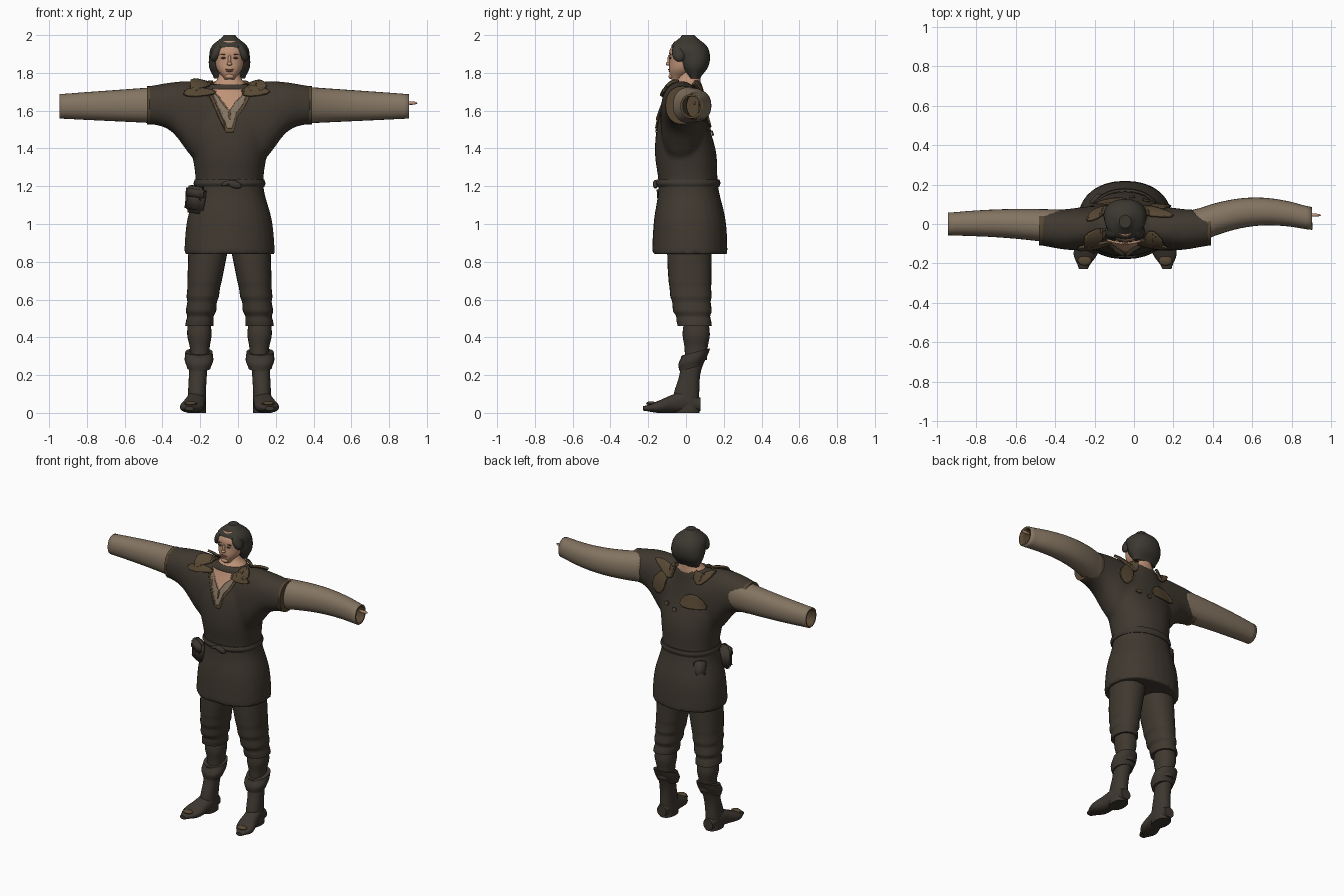
import bpy, bmesh, math
from mathutils import Vector
from mathutils.bvhtree import BVHTree

cube = bpy.data.objects.get("Cube")
if cube:
    bpy.data.objects.remove(cube)

CENTRE = -.045  # body midline
SIDES = (("right", -1), ("left", 1))


def material(name, *rgb):
    mat = bpy.data.materials.new(name)
    mat.use_nodes = True
    mat.diffuse_color = (*rgb, 1)
    shader = mat.node_tree.nodes["Principled BSDF"]
    shader.inputs["Base Color"].default_value = (*rgb, 1)
    shader.inputs["Roughness"].default_value = .9
    return mat


cloth = material("dark brown cloth", .05, .04, .029)
leather = material("dark boot leather", .047, .038, .029)
hair_colour = material("dark hair", .045, .04, .031)
linen = material("beige linen", .23, .175, .12)
trim = material("worn brown trim", .095, .064, .033)
skin = material("skin", .52, .29, .185)
lip = material("lips", .33, .13, .09)
brow = material("brow brown", .12, .07, .045)


def finish(name, bm, *materials):
    bmesh.ops.recalc_face_normals(bm, faces=bm.faces)
    for face in bm.faces:
        face.smooth = len(face.verts) <= 4
    mesh = bpy.data.meshes.new(name)
    bm.to_mesh(mesh)
    bm.free()
    for mat in materials:
        mesh.materials.append(mat)
    part = bpy.data.objects.new(name, mesh)
    bpy.context.collection.objects.link(part)
    return part


def smooth_path(keys, steps=4):
    """Catmull-Rom curve through the key sections."""
    points = [Vector(key) for key in keys]
    padded = [points[0], *points, points[-1]]
    path = []
    for before, start, end, after in zip(padded, padded[1:], padded[2:], padded[3:]):
        for step in range(steps):
            t = step / steps
            bend_in, bend_out = (end - before) / 2, (after - start) / 2
            turn = 3 * (end - start) - 2 * bend_in - bend_out
            rise = 2 * (start - end) + bend_in + bend_out
            path.append(start + bend_in * t + turn * t * t + rise * t ** 3)
    return path + [points[-1]]


def rounded_cosine(angle, power=2.2):
    c = math.cos(angle)
    return math.copysign(abs(c) ** (2 / power), c)


def add_loft(bm, axis, start, end, keys, side=None, cap=True, segments=28):
    """Skin evenly spaced sections: (half width, front, back) or (u low, u high, v low, v high)."""
    if len(keys[0]) == 3:
        keys, side = [(-half, half, front, back) for half, front, back in keys], 1
    sections = smooth_path(keys)
    loops = []
    for i, (u_low, u_high, v_low, v_high) in enumerate(sections):
        position = start + (end - start) * i / (len(sections) - 1)
        loop = []
        for k in range(segments):
            angle = math.tau * k / segments
            u = (u_low + u_high + (u_high - u_low) * rounded_cosine(angle)) / 2
            v = (v_low + v_high + (v_high - v_low) * rounded_cosine(angle - math.pi / 2)) / 2
            if side:
                u = CENTRE + side * u
            place = {"x": (position, u, v), "y": (u, position, v), "z": (u, v, position)}
            loop.append(bm.verts.new(place[axis]))
        loops.append(loop)
    for lower, upper in zip(loops, loops[1:]):
        for k in range(segments):
            bm.faces.new((lower[k - 1], lower[k], upper[k], upper[k - 1]))
    if cap:
        bm.faces.new(loops[0])
        bm.faces.new(loops[-1])


def loft(name, axis, start, end, keys, *materials, side=None, cap=True):
    bm = bmesh.new()
    add_loft(bm, axis, start, end, keys, side, cap)
    return finish(name, bm, *materials)


def blob(name, location, size, mat, tilt=0):
    bm = bmesh.new()
    bmesh.ops.create_uvsphere(bm, u_segments=16, v_segments=10, radius=1)
    part = finish(name, bm, mat)
    part.location, part.scale, part.rotation_euler = location, size, (0, tilt, 0)


def rounded_box(name, location, size, mat, tilt=0, turn=0):
    bm = bmesh.new()
    bmesh.ops.create_cube(bm, size=1)
    bmesh.ops.scale(bm, vec=size, verts=bm.verts)
    bmesh.ops.bevel(bm, geom=bm.edges[:], offset=min(size) / 3, segments=3, affect="EDGES")
    part = finish(name, bm, mat)
    part.location, part.rotation_euler = location, (0, tilt, turn)


# Tunic: skirted torso and wide shoulders fused into one surface
torso = [(.24, -.18, .22), (.225, -.17, .21), (.18, -.145, .17),
         (.2, -.165, .16), (.235, -.145, .11), (.11, -.08, .08)]
wing = [(-.11, .07, 1.53, 1.73), (-.13, .075, 1.49, 1.75), (-.135, .09, 1.34, 1.755), (-.13, .1, 1.3, 1.72)]
bm = bmesh.new()
add_loft(bm, "z", .84, 1.74, torso)
add_loft(bm, "x", CENTRE - .43, CENTRE + .43, wing + wing[::-1])
tunic = finish("tunic", bm, cloth)
fuse = tunic.modifiers.new("Fuse", "REMESH")
fuse.mode, fuse.voxel_size, fuse.use_smooth_shade = "VOXEL", .012, True
relax = tunic.modifiers.new("Relax", "SMOOTH")
relax.factor, relax.iterations = .5, 6

bpy.context.view_layer.update()
surface = BVHTree.FromObject(tunic, bpy.context.evaluated_depsgraph_get())
PROJECTIONS = {"front": (lambda a, b: (a, -1, b), Vector((0, 1, 0))),
               "back": (lambda a, b: (a, 1, b), Vector((0, -1, 0))),
               "top": (lambda a, b: (a, b, 3), Vector((0, 0, -1)))}


def patch(name, outline, mat, origin, lift):
    """Flat outline laid on the tunic from the front, back or top."""
    place, direction = PROJECTIONS[origin]
    bm = bmesh.new()
    bm.faces.new([bm.verts.new(place(*point)) for point in outline])
    bmesh.ops.triangulate(bm, faces=bm.faces[:])
    bmesh.ops.subdivide_edges(bm, edges=bm.edges[:], cuts=9, use_grid_fill=True)
    for vert in bm.verts:
        hit, normal, _, _ = surface.ray_cast(vert.co, direction)
        if hit is None:
            hit, normal, _, _ = surface.find_nearest(vert.co + direction)
        vert.co = hit + normal * lift
    part = finish(name, bm, mat)
    solid = part.modifiers.new("Thickness", "SOLIDIFY")
    solid.thickness, solid.offset = lift, 0


def oval(x, y, width, height, tilt, count=14):
    outline = []
    for k in range(count):
        angle = math.tau * k / count
        ragged = 1 + math.sin(3 * angle + 20 * x) / 8
        point = Vector((width * math.cos(angle), height * math.sin(angle))) * ragged
        outline.append((x + point.x * math.cos(tilt) - point.y * math.sin(tilt),
                        y + point.x * math.sin(tilt) + point.y * math.cos(tilt)))
    return outline


def vee(half, top, low, tip):
    right = [(half, top), (half * .7, top + (low - top) * .35),
             (half * .35, top + (low - top) * .6), (tip, low)]
    return [(CENTRE - x, z) for x, z in right] + [(CENTRE + x, z) for x, z in right[::-1]]


# Neckline: trim, linen collar and bare chest
patch("neckline_trim", vee(.115, 1.69, 1.485, .02), trim, "front", .003)
patch("neckline_collar", vee(.1, 1.7, 1.505, .012), linen, "front", .006)
patch("bare_chest", vee(.09, 1.71, 1.6, .005), skin, "front", .009)
patch("collar_slit", oval(CENTRE, 1.575, .007, .025, 0), trim, "front", .009)

# Worn scraps on shoulders and back
scraps = {"right_flap": ("front", -.21, 1.69, .085, .02, 0), "left_flap": ("front", .085, 1.695, .075, .024, 0),
          "right_shoulder": ("top", -.2, -.06, .07, .03, .5), "left_shoulder": ("top", .1, -.07, .05, .03, -.4),
          "left_nape": ("top", .1, .05, .09, .02, -.15), "right_nape": ("top", -.18, .045, .07, .02, .4),
          "left_blade": ("back", .13, 1.62, .045, .085, .4), "right_blade": ("back", -.13, 1.55, .09, .045, 0),
          "left_fleck": ("back", .06, 1.5, .018, .014, 0), "right_fleck": ("back", -.01, 1.48, .014, .014, 0)}
for name, (origin, *shape) in scraps.items():
    patch("scrap_" + name, oval(*shape), trim, origin, .009 if origin == "back" else .014)

# Linen sleeves, open at the wrist, with a worn tunic hem
for (name, side), start, end, bow, wrist in zip(SIDES, (-.36, .3), (-.945, .905), (.01, .055), (0, .028)):
    rings = []
    for step in range(6):
        t = step / 5
        depth = .088 - .03 * t
        height = .1 - .035 * t
        y = -.015 + (wrist + .015) * t + bow * math.sin(math.pi * t)
        z = 1.63 - .007 * t
        rings.append((y - depth, y + depth, z - height, z + height))
    sleeve = loft("sleeve_" + name, "x", start, end, rings, linen, trim, cap=False)
    shell = sleeve.modifiers.new("Shell", "SOLIDIFY")
    shell.thickness, shell.offset = .012, -1
    shell.material_offset = shell.material_offset_rim = 1
    hem = (-.108, .07, 1.528, 1.73)
    loft("tunic_hem_" + name, "x", CENTRE + side * .405, CENTRE + side * .437, [hem, hem], trim)
blob("thumb_tip", (.915, .045, 1.64), (.035, .008, .009), skin)

# Belt, knot and pouches
band = [(.184, -.152, .175), (.19, -.162, .182), (.184, -.156, .178)]
loft("belt", "z", 1.195, 1.235, band, leather)
blob("belt_knot", (-.02, -.162, 1.21), (.04, .014, .02), leather, .3)
blob("belt_end", (-.06, -.162, 1.215), (.03, .01, .012), leather, -.3)
rounded_box("pouch", (-.225, -.1, 1.13), (.11, .06, .145), leather, .12, -.5)
rounded_box("pouch_flap", (-.228, -.118, 1.165), (.105, .04, .07), leather, .12, -.5)
rounded_box("rear_pouch", (-.195, .125, 1.1), (.08, .03, .15), leather, 0, .8)

# Trouser legs taper to the shin and bunch into folds; u runs outward from the midline
trouser = []
for step in range(20):
    t = step / 19
    fold = .006 * math.sin(t * 40) * max(0, t - .5) * 2
    trouser.append((-.01 + .1 * t - fold, .215 + .015 * t + fold, -.1 + .06 * t ** 3 - fold, .137 - .005 * t + fold))
sock = [(.1, .22, -.012, .12), (.095, .224, -.018, .126), (.105, .21, -.008, .115), (.108, .207, -.006, .112)]
shaft = [(.11, .215, -.025, .1), (.12, .215, -.035, .075), (.125, .22, -.065, .07), (.125, .222, -.07, .072)]
cuff = [(.1, .224, -.035, .09), (.086, .237, -.04, .11), (.09, .234, -.02, .128)]
foot = [(.19, .235, .012, .035), (.14, .262, 0, .062), (.13, .24, 0, .095), (.126, .224, 0, .12), (.14, .21, .01, .08)]
for name, side in SIDES:
    loft("trouser_leg_" + name, "z", .95, .46, trouser, cloth, side=side)
    loft("sock_" + name, "z", .48, .28, sock, cloth, side=side)
    loft("boot_shaft_" + name, "z", .3, 0, shaft, leather, side=side)
    boot_cuff = loft("boot_cuff_" + name, "z", .24, .32, cuff, leather, side=side)
    for vert in boot_cuff.data.vertices:  # cuff dips toward the shin
        vert.co.z += (vert.co.y - .04) / 4
    loft("boot_foot_" + name, "y", -.228, .078, foot, leather, side=side)
    blob("toe_scuff_" + name, (CENTRE + side * .205, -.185, .05), (.035, .026, .011), trim)

# Neck, head and bobbed hair
neck = [(.125, -.09, .08), (.115, -.085, .08), (.065, -.045, .077), (.054, -.03, .075)]
face = [(.025, -.08, -.02), (.066, -.09, .05), (.077, -.087, .06), (.077, -.087, .06), (.045, -.06, .05)]
bob = [(.082, .015, .075), (.107, -.025, .115), (.108, -.047, .127), (.093, -.078, .11), (.03, -.02, .045)]
loft("neck", "z", 1.66, 1.82, neck, skin)
loft("face", "z", 1.765, 1.97, face, skin)
loft("hair", "z", 1.77, 2, bob, hair_colour)
blob("nose_bridge", (CENTRE, -.088, 1.868), (.009, .011, .028), skin)
blob("nose_tip", (CENTRE, -.094, 1.848), (.014, .013, .01), skin)
blob("upper_lip", (CENTRE, -.088, 1.818), (.022, .007, .004), lip)
blob("lower_lip", (CENTRE, -.087, 1.81), (.018, .007, .005), lip)
blob("chin", (CENTRE, -.078, 1.781), (.024, .015, .014), skin)
for name, side in SIDES:
    blob("eye_" + name, (CENTRE + side * .032, -.083, 1.879), (.013, .006, .005), brow)
    blob("brow_" + name, (CENTRE + side * .034, -.083, 1.897), (.019, .006, .003), brow, side * .1)
    blob("hair_fringe_" + name, (CENTRE + side * .066, -.035, 1.91), (.028, .04, .055), hair_colour, side * -.45)
